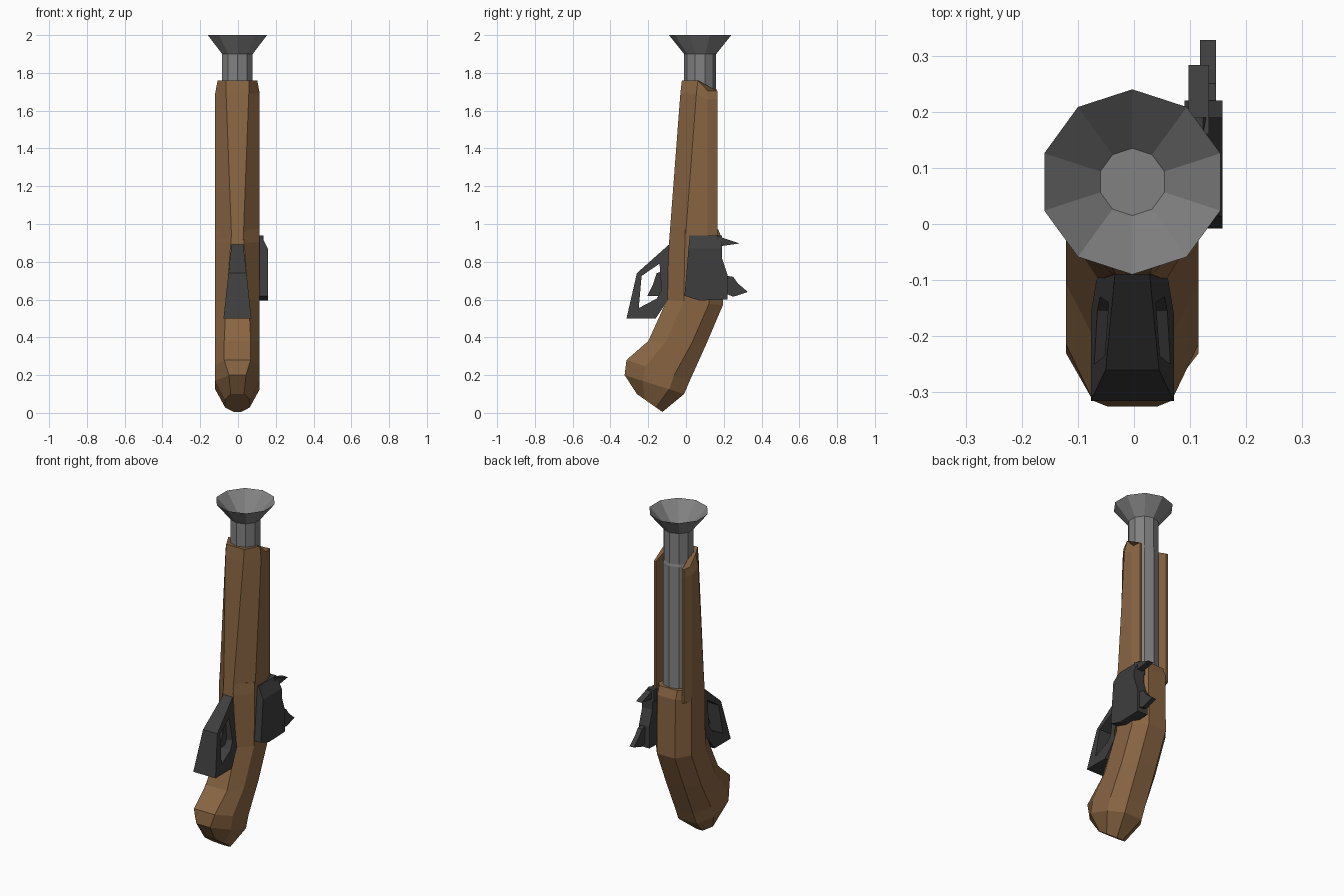
import bpy, bmesh, math

if "Cube" in bpy.data.objects:
    bpy.data.objects.remove(bpy.data.objects["Cube"])

def material(name, rgb):
    m = bpy.data.materials.new(name)
    m.diffuse_color = (*rgb, 1)
    m.use_nodes = True
    m.node_tree.nodes["Principled BSDF"].inputs["Base Color"].default_value = m.diffuse_color
    return m

WOOD = material("brown_wood", (0.25, 0.13, 0.055))
STEEL = material("grey_steel", (0.22, 0.22, 0.22))
IRON = material("dark_iron", (0.048, 0.048, 0.048))
CX = -0.003   # centre line of stock and barrel

def make(name, verts, faces, mat):
    bm = bmesh.new()
    vs = [bm.verts.new(v) for v in verts]
    for f in faces:
        bm.faces.new([vs[i] for i in f])
    bmesh.ops.recalc_face_normals(bm, faces=bm.faces)
    me = bpy.data.meshes.new(name)
    bm.to_mesh(me)
    bm.free()
    me.materials.append(mat)
    ob = bpy.data.objects.new(name, me)
    bpy.context.collection.objects.link(ob)
    return ob

def loft(name, rings, mat):
    """Skin equal-length rings and cap both ends."""
    n = len(rings[0])
    faces = [(r*n + i, r*n + (i+1) % n, (r+1)*n + (i+1) % n, (r+1)*n + i)
             for r in range(len(rings) - 1) for i in range(n)]
    faces += [tuple(range(n)), tuple(range((len(rings)-1)*n, len(rings)*n))]
    return make(name, [v for r in rings for v in r], faces, mat)

def mirrored(half):
    """Close a right-hand half section into a full ring."""
    return ([(CX + x, y, z) for x, y, z in half]
            + [(CX - x, y, z) for x, y, z in reversed(half)])

def prism(name, pts, x0, x1, mat):
    """Side profile in (y, z) between x0(z) and x1(z)."""
    return loft(name, [[(f(z), y, z) for y, z in pts] for f in (x0, x1)], mat)

# Grip: octagonal sections from butt to lock area
# front y, front z, back y, back z, half width, front flat, back flat
stations = [
    (-0.26, 0.10, -0.125, 0.005, 0.065, 0.035, 0.02),
    (-0.325, 0.20, -0.01, 0.10, 0.118, 0.045, 0.06),
    (-0.315, 0.28, 0.02, 0.17, 0.118, 0.07, 0.06),
    (-0.20, 0.38, 0.11, 0.37, 0.118, 0.07, 0.06),
    (-0.10, 0.60, 0.195, 0.57, 0.118, 0.06, 0.06),
    (-0.09, 0.90, 0.19, 0.92, 0.118, 0.035, 0.06),
    (-0.083, 0.97, 0.172, 0.97, 0.116, 0.03, 0.06),
]
rings = []
for fy, fz, by, bz, w, ff, fb in stations:
    half = [(x, fy + (by - fy)*t, fz + (bz - fz)*t)
            for x, t in ((ff, 0), (w, 0.3), (w, 0.75), (fb, 1))]
    rings.append(mirrored(half))
loft("grip", rings, WOOD)

# Fore stock: U-shaped channel holding the barrel
rings = []
for z, zb, front, w, ff in ((0.90, 0.90, -0.09, 0.118, 0.03),
                            (1.69, 1.66, -0.03, 0.118, 0.06),
                            (1.76, 1.705, -0.022, 0.105, 0.06)):
    rings.append(mirrored([(ff, front, z), (w, front + 0.085, z), (w, 0.115, zb),
                           (0.10, 0.166, zb), (0.087, 0.166, zb), (0.075, 0.06, z)]))
loft("fore_stock", rings, WOOD)

# Barrel: ten-sided, stepped, flared muzzle with shallow bore
N = 10
profile = [(0.089, 0.90), (0.089, 1.70), (0.085, 1.715), (0.085, 1.90),
           (0.165, 2.0), (0.06, 1.89)]
loft("barrel", [[(CX + r*math.cos(math.pi/2 + 2*math.pi*i/N),
                  0.075 + r*math.sin(math.pi/2 + 2*math.pi*i/N), z)
                 for i in range(N)] for r, z in profile], STEEL)

# Trigger guard: tapered closed frame
outer = [(-0.08, 0.90), (-0.26, 0.74), (-0.315, 0.50), (-0.16, 0.50), (-0.08, 0.62)]
inner = [(-0.14, 0.79), (-0.235, 0.725), (-0.25, 0.555), (-0.155, 0.605), (-0.13, 0.65)]
half_w = lambda z: 0.03 + (0.90 - z)*0.11
verts = [(CX + s*half_w(z), y, z) for s in (-1, 1) for loop in (outer, inner) for y, z in loop]
faces = []
for i in range(5):
    j = (i + 1) % 5
    faces += [(i, j, j+5, i+5), (i+10, j+10, j+15, i+15),
              (i, j, j+10, i+10), (i+5, j+5, j+15, i+15)]
make("trigger_guard", verts, faces, IRON)

# Trigger
prism("trigger", [(-0.09, 0.76), (-0.155, 0.74), (-0.175, 0.68), (-0.205, 0.62), (-0.09, 0.62)],
      lambda z: CX - 0.018, lambda z: CX + 0.018, IRON)

# Lock plate with sloped top on the right side
prism("lock_plate", [(-0.008, 0.62), (0.013, 0.87), (0.19, 0.87), (0.19, 0.82),
                     (0.22, 0.73), (0.22, 0.60), (0.07, 0.595)],
      lambda z: 0.09, lambda z: 0.158, IRON)
prism("lock_plate_top", [(0.013, 0.87), (0.02, 0.94), (0.19, 0.94), (0.19, 0.87)],
      lambda z: 0.08, lambda z: 0.158 - (z - 0.87)*0.5, IRON)

# Hammer and striker spikes
prism("hammer", [(0.19, 0.73), (0.22, 0.725), (0.25, 0.72), (0.275, 0.685), (0.328, 0.64),
                 (0.25, 0.615), (0.19, 0.64)],
      lambda z: 0.118, lambda z: 0.146, IRON)
prism("striker", [(0.16, 0.94), (0.20, 0.925), (0.283, 0.897), (0.20, 0.885), (0.16, 0.88)],
      lambda z: 0.097, lambda z: 0.134, IRON)
